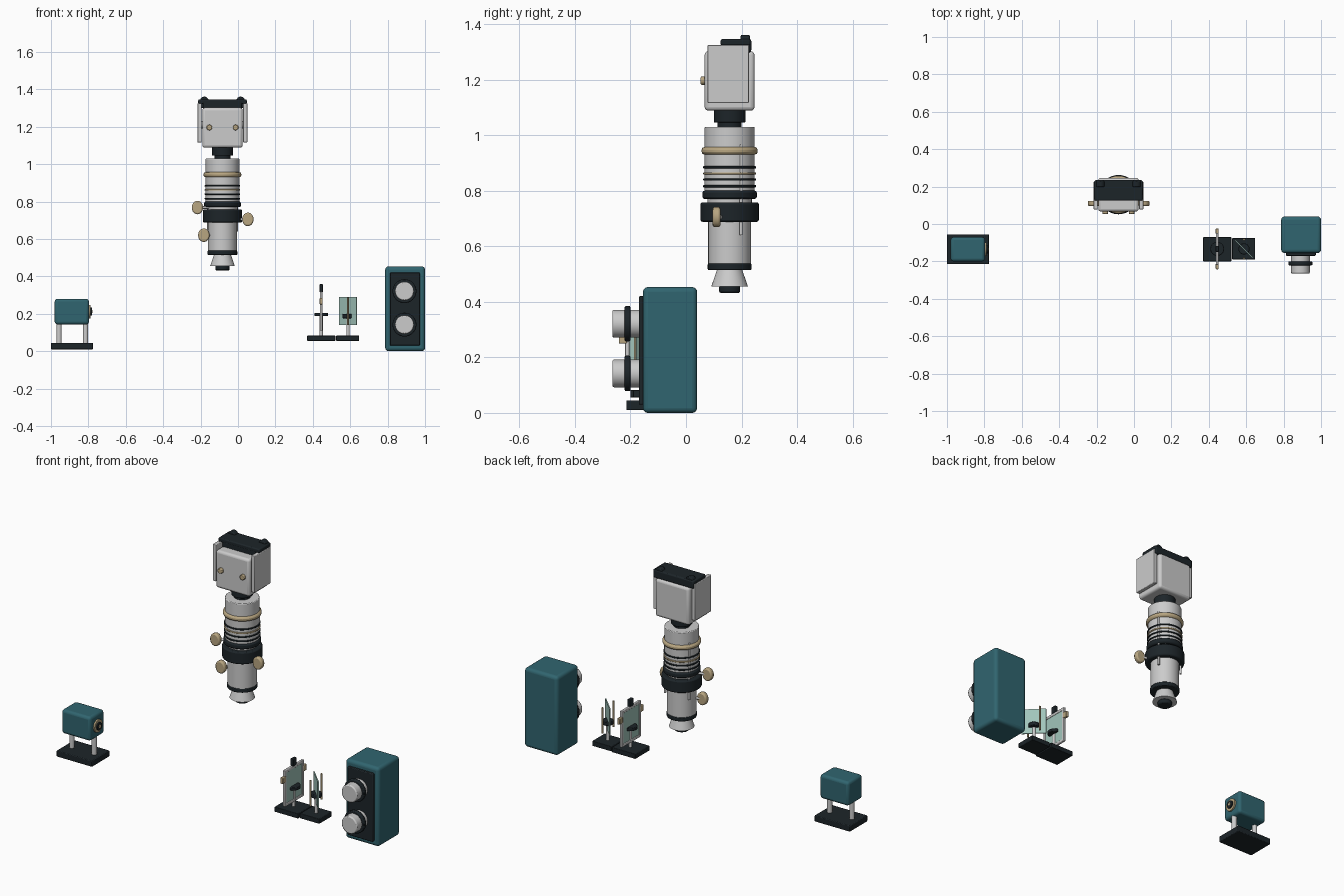
import bpy, math
from mathutils import Vector

if "Cube" in bpy.data.objects:
    bpy.data.objects.remove(bpy.data.objects["Cube"])


def mat(name, c):
    m = bpy.data.materials.new(name)
    m.diffuse_color = (*c, 1)
    m.use_nodes = True
    m.node_tree.nodes["Principled BSDF"].inputs["Base Color"].default_value = m.diffuse_color
    return m


TEAL = mat("teal_paint", (0.03, 0.13, 0.16))
DARK = mat("dark_metal", (0.012, 0.018, 0.022))
BRASS = mat("brass", (0.48, 0.38, 0.22))
GLASS = mat("pale_glass", (0.36, 0.56, 0.5))


def finish(ob, name, m, bevel=0, seg=2):
    ob.name = name
    if m:
        ob.data.materials.append(m)
    if bevel:
        b = ob.modifiers.new("bevel", 'BEVEL')
        b.width, b.segments = bevel, seg
        b.limit_method = 'ANGLE'
    bpy.ops.object.shade_smooth_by_angle(angle=math.radians(35))
    return ob


def box(name, x, y, z, m=None, bevel=0.004, seg=2, rot=0):
    """Box from (min, max) ranges, optionally turned about z."""
    c = [(a + b) / 2 for a, b in (x, y, z)]
    bpy.ops.mesh.primitive_cube_add(size=1, location=c)
    ob = bpy.context.object
    ob.scale = [b - a for a, b in (x, y, z)]
    bpy.ops.object.transform_apply(location=False, rotation=False, scale=True)
    ob.rotation_euler[2] = rot
    return finish(ob, name, m, bevel, seg)


def rod(name, p, q, r, m=None, r2=None, bevel=0, squash=1):
    """Cylinder or cone from point p to point q; squash narrows its x width."""
    p, q = Vector(p), Vector(q)
    d = q - p
    bpy.ops.mesh.primitive_cone_add(vertices=40, radius1=r, radius2=r if r2 is None else r2,
                                    depth=d.length, location=(p + q) / 2)
    ob = bpy.context.object
    ob.scale[0] = squash
    bpy.ops.object.transform_apply(location=False, rotation=False, scale=True)
    ob.rotation_euler = d.to_track_quat('Z', 'Y').to_euler()
    return finish(ob, name, m, bevel)


# Laser source on its stand
LY = -0.136
box("laser_base", (-1, -0.775), (-0.215, -0.055), (0.01, 0.045), DARK)
for i, x in enumerate((-0.957, -0.815)):
    rod(f"laser_post_{i}", (x, LY, 0.04), (x, LY, 0.16), 0.014)
box("laser_housing", (-0.98, -0.797), (-0.2, -0.07), (0.143, 0.28), TEAL, 0.015, 3)
rod("laser_aperture_plate", (-0.8, LY, 0.212), (-0.788, LY, 0.212), 0.036, BRASS)
rod("laser_aperture_ring", (-0.79, LY, 0.212), (-0.781, LY, 0.212), 0.022, DARK)
rod("laser_aperture_core", (-0.79, LY, 0.212), (-0.779, LY, 0.212), 0.009, BRASS)

# Detector cabinet with two lens ports
box("detector_cabinet", (0.787, 1), (-0.155, 0.04), (0, 0.453), TEAL, 0.018, 4)
box("detector_front_panel", (0.812, 0.972), (-0.17, -0.14), (0.03, 0.42), DARK)
for n, z in (("lower", 0.142), ("upper", 0.321)):
    rod(f"{n}_lens_barrel", (0.89, -0.265, z), (0.89, -0.16, z), 0.05, bevel=0.006)
    rod(f"{n}_lens_collar", (0.89, -0.221, z), (0.89, -0.2, z), 0.064, DARK, bevel=0.005)

# Framed filter mount, facing along x
FX, FY = 0.445, -0.133
box("filter_base", (0.37, 0.52), (-0.2, -0.07), (0.055, 0.083), DARK, 0.003)
rod("filter_post", (FX, FY, 0.08), (FX, FY, 0.2), 0.009)
rod("filter_collar", (FX, FY, 0.187), (FX, FY, 0.205), 0.037, DARK, bevel=0.003)
box("filter_glass", (FX - 0.004, FX + 0.004), (FY - 0.075, FY + 0.075), (0.12, 0.305), GLASS, 0)
for s in (-1, 1):
    y = FY + s * 0.078
    box(f"filter_frame_side_{s}", (FX - 0.007, FX + 0.007), (y - 0.008, y + 0.008), (0.11, 0.318), None, 0.003)
    z = 0.214 + s * 0.096
    box(f"filter_frame_rail_{s}", (FX - 0.007, FX + 0.007), (FY - 0.08, FY + 0.08), (z - 0.008, z + 0.008), None, 0.003)
    y = FY + s * 0.094
    box(f"filter_frame_clamp_{s}", (FX - 0.008, FX + 0.008), (y - 0.015, y + 0.015), (0.25, 0.285), BRASS, 0.003)
box("filter_top_clip", (FX - 0.009, FX + 0.009), (FY - 0.016, FY + 0.016), (0.316, 0.358), DARK, 0.003)

# Beam splitter, set diagonally
SX, SY = 0.588, -0.133
box("splitter_base", (0.525, 0.648), (-0.19, -0.075), (0.055, 0.083), DARK, 0.003)
rod("splitter_post", (SX, SY, 0.08), (SX, SY, 0.18), 0.009)
rod("splitter_collar", (SX, SY, 0.176), (SX, SY, 0.198), 0.03, DARK, bevel=0.003)
box("splitter_glass", (SX - 0.066, SX + 0.066), (SY - 0.003, SY + 0.003), (0.14, 0.29), GLASS, 0, rot=-math.pi / 4)
for s in (-1, 1):
    rod(f"splitter_guide_rod_{s}", (SX, SY + s * 0.05, 0.14), (SX, SY + s * 0.05, 0.287), 0.005, BRASS)

# Microscope column: (name, z0, z1, radius, material, top radius, bevel)
CX, CY = -0.083, 0.157
STACK = [
    ("objective_tip", 0.432, 0.458, 0.038, DARK, None, 0.006),
    ("objective_cone", 0.455, 0.516, 0.066, None, 0.045, 0),
    ("lower_barrel_ring", 0.514, 0.538, 0.079, DARK, None, 0.004),
    ("lower_barrel", 0.535, 0.7, 0.077, None, None, 0),
    ("focus_ring", 0.688, 0.758, 0.105, DARK, None, 0.007),
    ("spacer", 0.755, 0.775, 0.08, None, None, 0),
    ("upper_barrel_ring", 0.77, 0.8, 0.098, DARK, None, 0.008),
    ("upper_barrel", 0.79, 1.03, 0.09, None, None, 0.004),
    ("brass_band", 0.93, 0.957, 0.101, BRASS, None, 0.01),
    ("camera_neck", 1.02, 1.06, 0.043, DARK, None, 0),
    ("camera_collar", 1.045, 1.095, 0.057, DARK, None, 0.003),
]
for n, z0, z1, r, m, r2, bv in STACK:
    rod(n, (CX, CY, z0), (CX, CY, z1), r, m, r2, bv)
for i, z in enumerate((0.816, 0.84, 0.862, 0.884)):
    rod(f"grip_ring_{i}", (CX, CY, z - 0.004), (CX, CY, z + 0.004), 0.095, BRASS if i == 2 else DARK, bevel=0.002)
for s in (-1, 1):
    x = CX + s * 0.076
    rod(f"column_guide_rod_{s}", (x, 0.198, 0.64), (x, 0.198, 0.967), 0.006)

# Focus knobs on short shafts
for i, (x, z) in enumerate(((-0.217, 0.768), (0.053, 0.705), (-0.183, 0.62))):
    rod(f"focus_knob_{i}", (x, 0.124, z), (x, 0.096, z), 0.036, BRASS, bevel=0.007, squash=0.84)
    rod(f"focus_knob_shaft_{i}", (x, 0.112, z), (CX, CY, z), 0.007)

# Camera head
box("camera_body", (-0.191, 0.025), (0.067, 0.247), (1.088, 1.302), None, 0.014, 3)
box("camera_top_cap", (-0.188, 0.022), (0.125, 0.232), (1.295, 1.33), DARK)
box("camera_top_plate", (-0.213, 0.047), (0.125, 0.232), (1.322, 1.346), DARK, 0.006)
box("camera_rear_bar", (-0.21, 0.044), (0.197, 0.235), (1.3, 1.345), DARK, 0.006)
for s in (-1, 1):
    x = CX + s * 0.122
    box(f"camera_side_plate_{s}", (x - 0.011, x + 0.011), (0.078, 0.226), (1.116, 1.325), None, 0.003)
    x = CX + s * 0.097
    rod(f"camera_top_knob_{s}", (x, 0.197, 1.338), (x, 0.23, 1.338), 0.023, DARK, bevel=0.005)
    x = CX + s * 0.07
    rod(f"camera_button_{s}", (x, 0.053, 1.196), (x, 0.075, 1.196), 0.015, BRASS, bevel=0.003)
    rod(f"camera_plate_pin_{s}", (CX, CY, 1.21), (CX + s * 0.115, CY, 1.21), 0.02)
